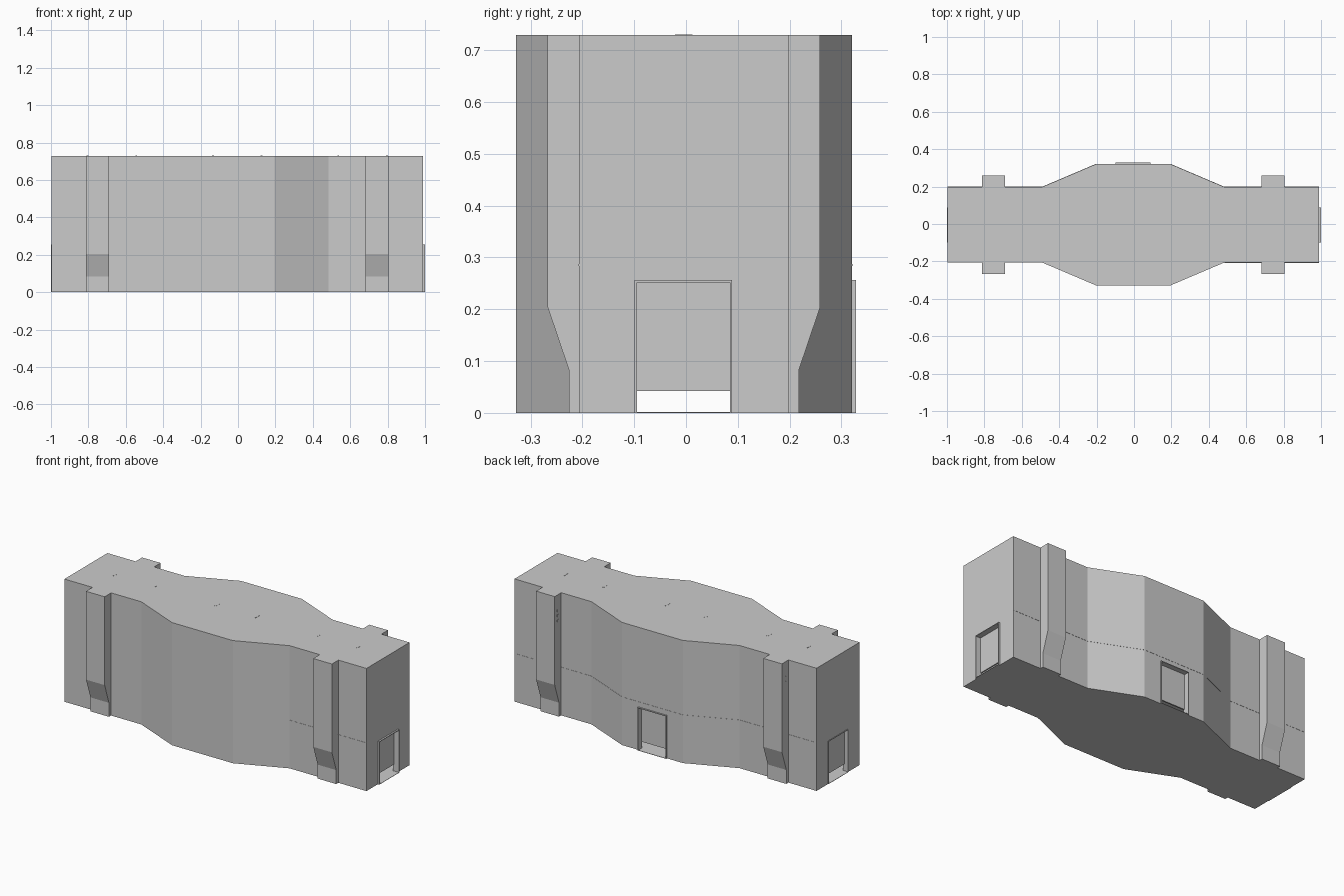
import bpy, bmesh
from math import pi, cos, sin
from mathutils import Matrix, Vector

if "Cube" in bpy.data.objects:
    bpy.data.objects.remove(bpy.data.objects["Cube"])

CX, CY, H = -0.004, -0.004, 0.729      # building centre and height


def make(name, bm):
    bmesh.ops.recalc_face_normals(bm, faces=bm.faces)
    me = bpy.data.meshes.new(name)
    bm.to_mesh(me)
    bm.free()
    ob = bpy.data.objects.new(name, me)
    bpy.context.collection.objects.link(ob)
    return ob


def prism(name, pts, vec):
    """Extrude a closed polygon of 3D points along vec."""
    bm = bmesh.new()
    f = bm.faces.new([bm.verts.new(p) for p in pts])
    r = bmesh.ops.extrude_face_region(bm, geom=[f])
    bmesh.ops.translate(bm, vec=vec, verts=[g for g in r["geom"] if isinstance(g, bmesh.types.BMVert)])
    return make(name, bm)


def box(name, lo, hi, mat=Matrix()):
    lo, hi = Vector(lo), Vector(hi)
    bm = bmesh.new()
    bmesh.ops.create_cube(bm, size=1, matrix=mat @ Matrix.Translation((lo + hi) / 2)
                          @ Matrix.Diagonal((*(hi - lo), 1)))
    return make(name, bm)


def outline(inset, z):
    """Plan of the block: narrow ends, swollen middle."""
    half = [(0.993 - inset, 0.202 - inset), (0.487, 0.202 - inset), (0.2, 0.324 - inset)]
    back = half + [(-x, y) for x, y in reversed(half)]
    return [(CX + x, CY + y, z) for x, y in back + [(-x, -y) for x, y in back]]


def cut(target, cutter):
    m = target.modifiers.new("cut", 'BOOLEAN')
    m.operation, m.solver, m.object = 'DIFFERENCE', 'EXACT', cutter
    cutter.hide_render = True
    cutter.hide_set(True)


# Main block with a hollow ground floor
building = prism("building_shell", outline(0, 0), (0, 0, H))
cut(building, prism("interior_cutter", outline(0.03, 0.002), (0, 0, 0.276)))

# Raised shutter doors: local +x points out of the wall
W, T, DOOR_H = 0.094, 0.004, 0.256
doors = [("right", 0.989, -0.005, 0, 0.010),
         ("left", -0.997, -0.005, pi, 0.003),
         ("back", -0.005, 0.320, pi / 2, 0.008)]
for side, x, y, ang, out in doors:
    m = Matrix.Translation((x, y, 0)) @ Matrix.Rotation(ang, 4, 'Z')
    cut(building, box(side + "_door_cutter", (-0.05, -W + 0.001, 0.002), (0.05, W - 0.001, DOOR_H - 0.001), m))
    for s, n in ((-1, "a"), (1, "b")):
        y0, y1 = sorted((s * W, s * (W - T)))
        box(side + "_door_jamb_" + n, (-0.03, y0, 0), (out, y1, DOOR_H), m)
    box(side + "_door_lintel", (-0.03, -W, DOOR_H - T), (out, W, DOOR_H), m)
    box(side + "_door_shutter", (-0.03, -W, 0.042), (-0.022, W, DOOR_H), m)
    box(side + "_door_sill", (-0.03, -W, 0), (out, W, 0.002), m)

# Four pilasters with a tapered foot
for sx in (-1, 1):
    for sy in (-1, 1):
        prof = [(0.19, 0), (0.222, 0), (0.222, 0.083), (0.263, 0.204), (0.263, H), (0.19, H)]
        x0 = CX + sx * 0.747 - 0.061
        prism("pilaster", [(x0, CY + sy * y, z) for y, z in prof], (0.122, 0, 0))

# Thin floor line showing along the back and the right part of the front
e = 0.0012
line = [(0.989, 0.198 + e), (0.483, 0.198 + e), (0.196, 0.32 + e), (-0.204, 0.32 + e),
        (-0.491, 0.198 + e), (-0.997, 0.198 + e), (-0.99, -0.19), (0.483, -0.19),
        (0.483, -0.206 - e), (0.989, -0.206 - e)]
prism("floor_line", [(x, y, 0.283) for x, y in line], (0, 0, 0.004))

# Slim slots on the roof
for x in (-0.80, -0.54, -0.13, 0.13, 0.54, 0.80):
    box("roof_slot", (x + CX - 0.005, CY - 0.017, H - 0.01), (x + CX + 0.005, CY + 0.017, H + 0.001))

# Small vents on the left flanks of the back pilasters
for sx in (-1, 1):
    x = CX + sx * 0.747 - 0.061
    for z in (0.57, 0.60, 0.63):
        box("pilaster_vent", (x - 0.001, 0.222, z), (x + 0.005, 0.236, z + 0.012))
